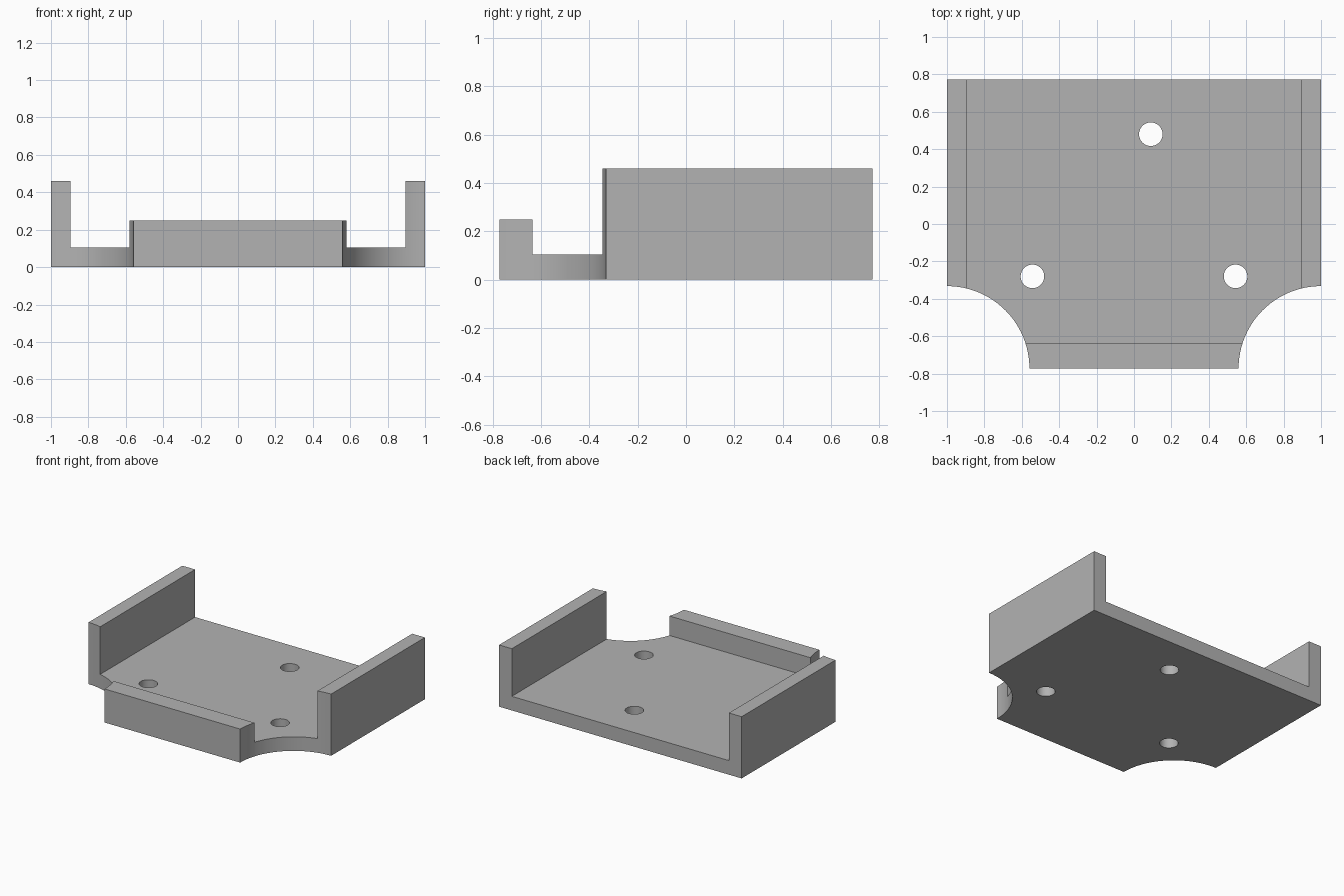
import bpy
import bmesh

if "Cube" in bpy.data.objects:
    bpy.data.objects.remove(bpy.data.objects["Cube"], do_unlink=True)

DEPTH = 0.773      # half depth of the tray
FLOOR = 0.105      # floor thickness
WALL_TOP = 0.46
WALL_IN = 0.895    # inner face of the side walls
LIP_TOP = 0.25
LIP_BACK = -0.635

grey = bpy.data.materials.new("plain grey")
grey.use_nodes = True
colour = (0.45, 0.45, 0.45, 1)
grey.diffuse_color = colour
grey.node_tree.nodes["Principled BSDF"].inputs["Base Color"].default_value = colour


def prism(name, profile, y0, y1):
    """Extrude an x-z profile along y."""
    bm = bmesh.new()
    face = bm.faces.new([bm.verts.new((x, y0, z)) for x, z in profile])
    grown = bmesh.ops.extrude_face_region(bm, geom=[face])["geom"]
    verts = [g for g in grown if isinstance(g, bmesh.types.BMVert)]
    bmesh.ops.translate(bm, verts=verts, vec=(0, y1 - y0, 0))
    bmesh.ops.recalc_face_normals(bm, faces=bm.faces)
    mesh = bpy.data.meshes.new(name)
    bm.to_mesh(mesh)
    bm.free()
    mesh.materials.append(grey)
    obj = bpy.data.objects.new(name, mesh)
    bpy.context.collection.objects.link(obj)
    return obj


def cylinder(name, x, y, radius, sides):
    bpy.ops.mesh.primitive_cylinder_add(
        vertices=sides, radius=radius, depth=2, location=(x, y, 0))
    obj = bpy.context.object
    obj.name = name
    obj.data.materials.append(grey)
    obj.hide_render = True
    return obj


def combine(target, tool, operation):
    """Apply a boolean and discard the tool object."""
    mod = target.modifiers.new(operation.lower(), "BOOLEAN")
    mod.operation = operation
    mod.solver = "EXACT"
    mod.object = tool
    bpy.context.view_layer.update()
    bpy.ops.object.select_all(action="DESELECT")
    bpy.context.view_layer.objects.active = target
    target.select_set(True)
    bpy.ops.object.modifier_apply(modifier=mod.name)
    bpy.data.objects.remove(tool, do_unlink=True)


# Floor and both side walls as one U-shaped channel
half = [(1, 0), (1, WALL_TOP), (WALL_IN, WALL_TOP), (WALL_IN, FLOOR)]
tray = prism("tray", half + [(-x, z) for x, z in reversed(half)], -DEPTH, DEPTH)

# Raised lip along the front edge, spanning between the walls
lip = prism("front_lip", [(-0.8, 0), (0.8, 0), (0.8, LIP_TOP), (-0.8, LIP_TOP)],
            -DEPTH, LIP_BACK)
combine(tray, lip, "UNION")

# Rounded bites out of the two front corners
for side in (-1, 1):
    combine(tray, cylinder("corner_cutter", side, -DEPTH, 0.441, 96), "DIFFERENCE")

# Three screw holes through the floor
for x, y in ((0.09, 0.48), (-0.543, -0.28), (0.543, -0.28)):
    combine(tray, cylinder("hole_cutter", x, y, 0.063, 48), "DIFFERENCE")

bpy.ops.object.select_all(action="DESELECT")
tray.select_set(True)
bpy.context.view_layer.objects.active = tray
bpy.ops.object.shade_smooth_by_angle(angle=0.5)
